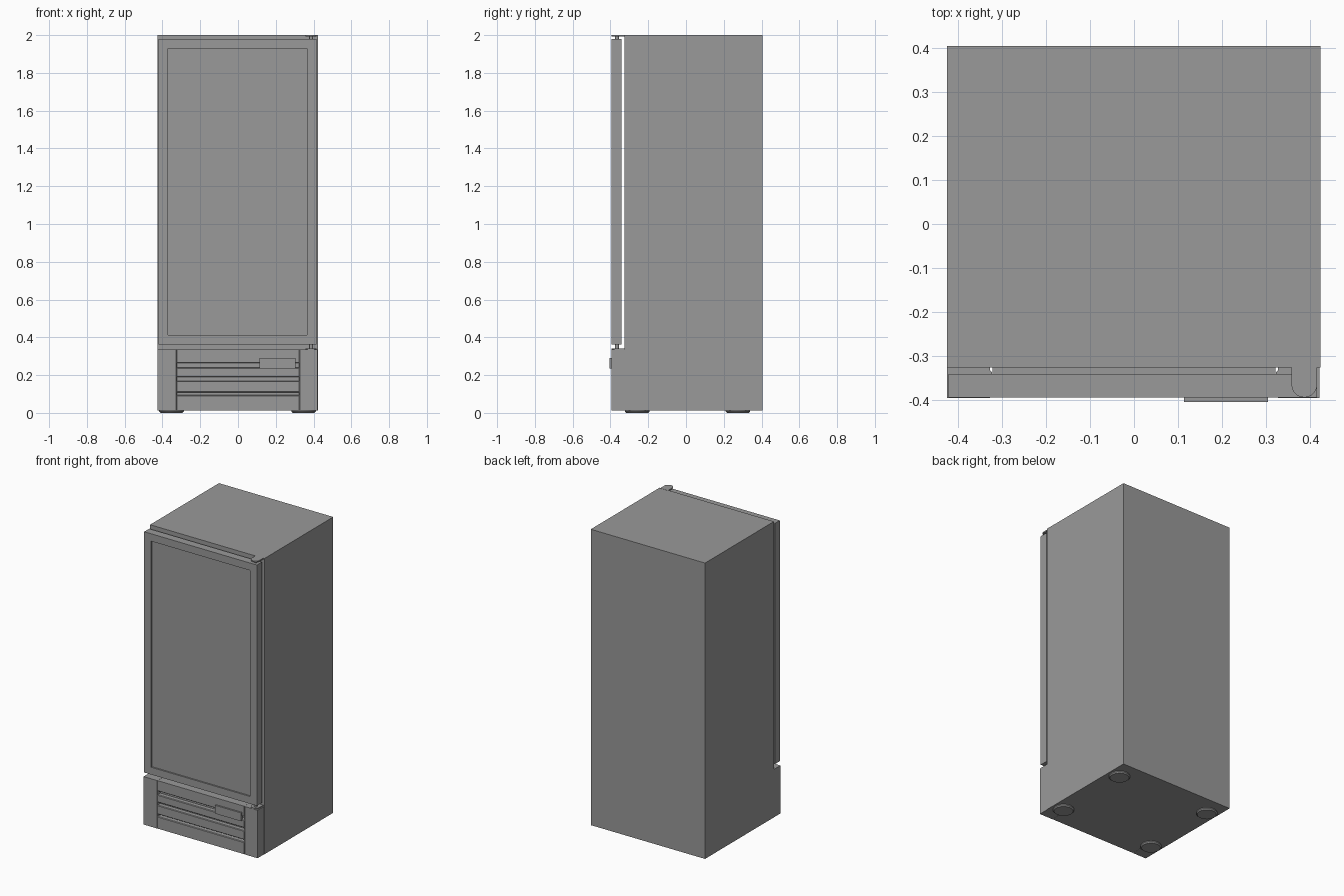
import bpy, bmesh, math

if "Cube" in bpy.data.objects:
    bpy.data.objects.remove(bpy.data.objects["Cube"])

# One dark grey finish for every part
grey = bpy.data.materials.new("dark_grey")
grey.diffuse_color = (0.32, 0.32, 0.32, 1)
grey.use_nodes = True
grey.node_tree.nodes["Principled BSDF"].inputs["Base Color"].default_value = grey.diffuse_color


def make(name, bm):
    bmesh.ops.recalc_face_normals(bm, faces=bm.faces[:])
    me = bpy.data.meshes.new(name)
    bm.to_mesh(me)
    bm.free()
    me.materials.append(grey)
    ob = bpy.data.objects.new(name, me)
    bpy.context.collection.objects.link(ob)
    return ob


def prism(name, pts, vec):
    """Extrude a closed planar outline along vec."""
    bm = bmesh.new()
    f = bm.faces.new([bm.verts.new(p) for p in pts])
    ext = bmesh.ops.extrude_face_region(bm, geom=[f])["geom"]
    bmesh.ops.translate(bm, vec=vec, verts=[v for v in ext if isinstance(v, bmesh.types.BMVert)])
    return make(name, bm)


def box(name, x0, x1, y0, y1, z0, z1):
    return prism(name, [(x0, y0, z0), (x1, y0, z0), (x1, y1, z0), (x0, y1, z0)], (0, 0, z1 - z0))


def cylinder(name, x, y, z0, z1, r0, r1, n=32):
    bm = bmesh.new()
    bmesh.ops.create_cone(bm, cap_ends=True, segments=n, radius1=r0, radius2=r1, depth=z1 - z0)
    bmesh.ops.translate(bm, vec=(x, y, (z0 + z1) / 2), verts=bm.verts[:])
    ob = make(name, bm)
    for p in ob.data.polygons:
        p.use_smooth = len(p.vertices) == 4
    return ob


# Cabinet
box("cabinet", -0.425, 0.424, -0.326, 0.405, 0.013, 2.0)

# Door slab with a recessed pane in the front face
bm = bmesh.new()
outer = [(-0.421, 0.363), (0.416, 0.363), (0.416, 1.98), (-0.421, 1.98)]
inner = [(-0.370, 0.412), (0.366, 0.412), (0.366, 1.930), (-0.370, 1.930)]
rings = [[bm.verts.new((x, y, z)) for x, z in ring] for ring, y in
         ((outer, -0.341), (outer, -0.394), (inner, -0.394), (inner, -0.384))]
for a, b in zip(rings, rings[1:]):
    for i in range(4):
        j = (i + 1) % 4
        bm.faces.new((a[i], a[j], b[j], b[i]))
bm.faces.new(rings[0])
bm.faces.new(rings[-1])
make("door", bm)

# Corner posts of the base, with softened inner edges beside the grille
for side, s, edge in (("left", -1, 0.425), ("right", 1, 0.422)):
    pts = [(edge, -0.326), (edge, -0.395), (0.327, -0.395), (0.323, -0.391),
           (0.323, -0.337), (0.327, -0.333), (0.327, -0.326)]
    prism(side + "_base_post", [(s * x, y, 0.013) for x, y in pts], (0, 0, 0.322))

# Vent grille: one profile with three chamfered grooves, run across the base
front, deep, c = -0.394, -0.364, 0.004
profile = [(-0.326, 0.013), (front, 0.013)]
for lo, hi in ((0.094, 0.109), (0.170, 0.189), (0.240, 0.264)):
    profile += [(front, lo - c), (front + c, lo), (deep, lo),
                (deep, hi), (front + c, hi), (front, hi + c)]
profile += [(front, 0.335), (-0.326, 0.335)]
prism("vent_grille", [(-0.322, y, z) for y, z in profile], (0.644, 0, 0))

# Display plate over the upper groove
box("display_plate", 0.114, 0.305, -0.405, -0.390, 0.234, 0.290)

# Hinge brackets with rounded ends, and their pins
hx, hr, hy = 0.387, 0.029, -0.365
tongue = [(hx + hr, -0.320), (hx - hr, -0.320)]
tongue += [(hx + hr * math.cos(a), hy + hr * math.sin(a))
           for a in (math.pi + math.pi * i / 16 for i in range(17))]
for name, z0, z1, p0, p1 in (("upper", 1.993, 2.001, 1.975, 1.995), ("lower", 0.335, 0.342, 0.34, 0.37)):
    prism(name + "_hinge", [(x, y, z0) for x, y in tongue], (0, 0, z1 - z0))
    cylinder(name + "_hinge_pin", hx, hy, p0, p1, 0.01, 0.01, 20)

# Round feet
for x in (-0.352, 0.347):
    for y in (-0.258, 0.275):
        cylinder("foot", x, y, 0.0, 0.007, 0.058, 0.065)
        cylinder("foot_collar", x, y, 0.007, 0.016, 0.065, 0.065)
